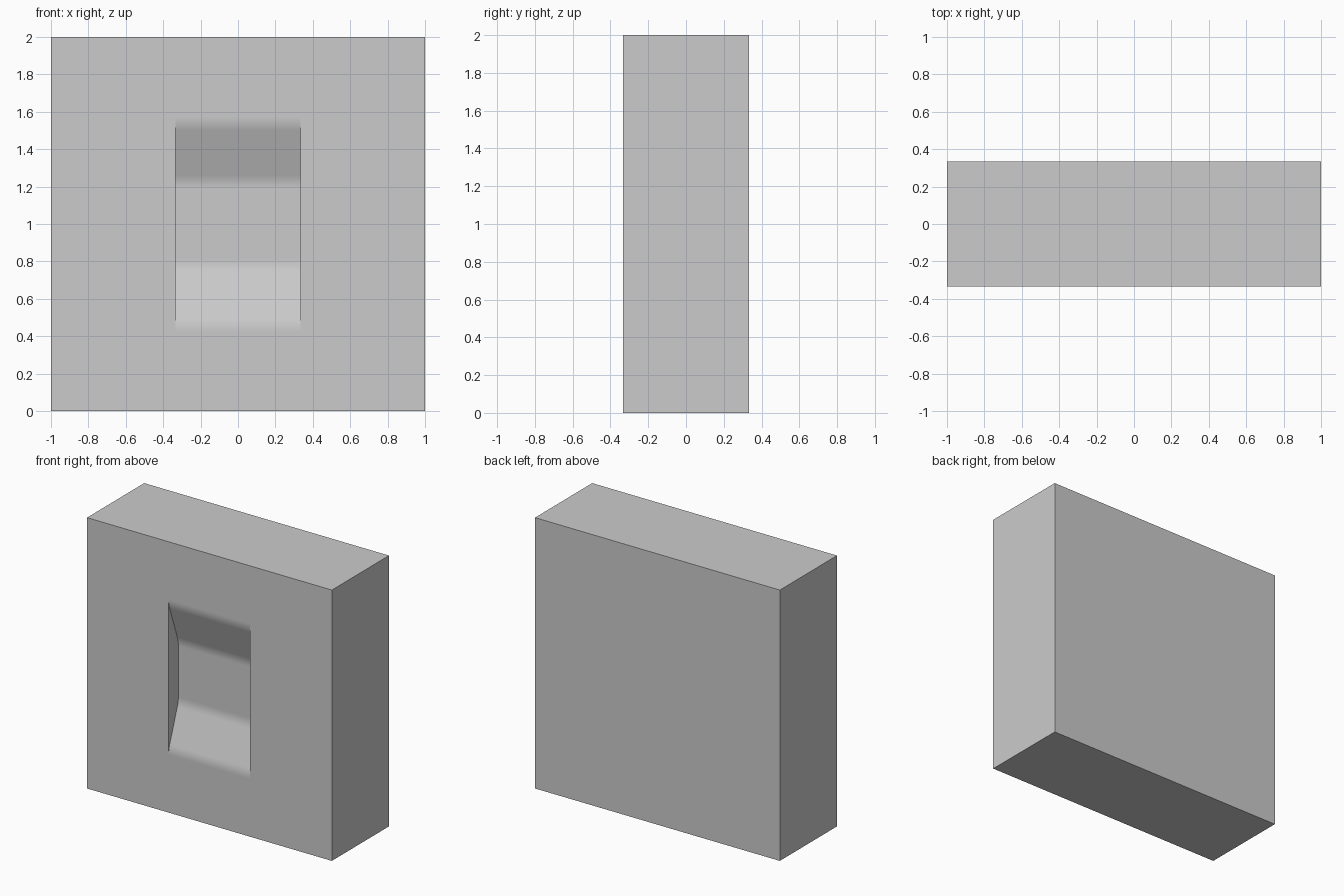
import bpy
import bmesh
from math import sin, cos, radians

if "Cube" in bpy.data.objects:
    bpy.data.objects.remove(bpy.data.objects["Cube"])

SIZE, THICK = 2.0, 0.667          # block
WIDTH, HALF_OPENING = 0.667, 0.572  # pocket
SLOPE, RADIUS, RAMP = radians(20), 0.2, 0.246
SEGMENTS = 10
FRONT = -THICK / 2


def add_mesh(name, bm):
    bmesh.ops.recalc_face_normals(bm, faces=bm.faces)
    mesh = bpy.data.meshes.new(name)
    bm.to_mesh(mesh)
    bm.free()
    obj = bpy.data.objects.new(name, mesh)
    bpy.context.collection.objects.link(obj)
    return obj


# Plain rectangular block
bm = bmesh.new()
bmesh.ops.create_cube(bm, size=1)
bmesh.ops.scale(bm, vec=(SIZE, THICK, SIZE), verts=bm.verts)
bmesh.ops.translate(bm, vec=(0, 0, SIZE / 2), verts=bm.verts)
block = add_mesh("block_with_sloped_pocket", bm)

# Half pocket profile as (height from centre, depth): rounded lip, ramp, rounded foot
angles = [SLOPE * i / SEGMENTS for i in range(SEGMENTS + 1)]
lip = [(HALF_OPENING - RADIUS * sin(a), RADIUS * (1 - cos(a))) for a in angles]
depth = 2 * lip[-1][1] + RAMP * sin(SLOPE) / cos(SLOPE)
foot_end = lip[-1][0] - RAMP - RADIUS * sin(SLOPE)
foot = [(foot_end + RADIUS * sin(a), depth - RADIUS * (1 - cos(a)))
        for a in reversed(angles)]
half = [(HALF_OPENING, -0.2)] + lip + foot
profile = half + [(-h, d) for h, d in reversed(half)]

# Pocket cutter: the mirrored profile extruded across the width
bm = bmesh.new()
face = bm.faces.new([bm.verts.new((-WIDTH / 2, FRONT + d, SIZE / 2 + h))
                     for h, d in profile])
side = bmesh.ops.extrude_face_region(bm, geom=[face])["geom"]
bmesh.ops.translate(bm, vec=(WIDTH, 0, 0),
                    verts=[v for v in side if isinstance(v, bmesh.types.BMVert)])
cutter = add_mesh("pocket_cutter", bm)
cutter.hide_render = True

# Cut the pocket
mod = block.modifiers.new("pocket", "BOOLEAN")
mod.operation = "DIFFERENCE"
mod.solver = "EXACT"
mod.object = cutter
bpy.context.view_layer.objects.active = block
block.select_set(True)
bpy.ops.object.modifier_apply(modifier=mod.name)
bpy.data.objects.remove(cutter)

# Smooth only the narrow strips of the rounded lip and foot
for poly in block.data.polygons:
    poly.use_smooth = poly.area < 0.01 and abs(poly.normal.x) < 0.5
